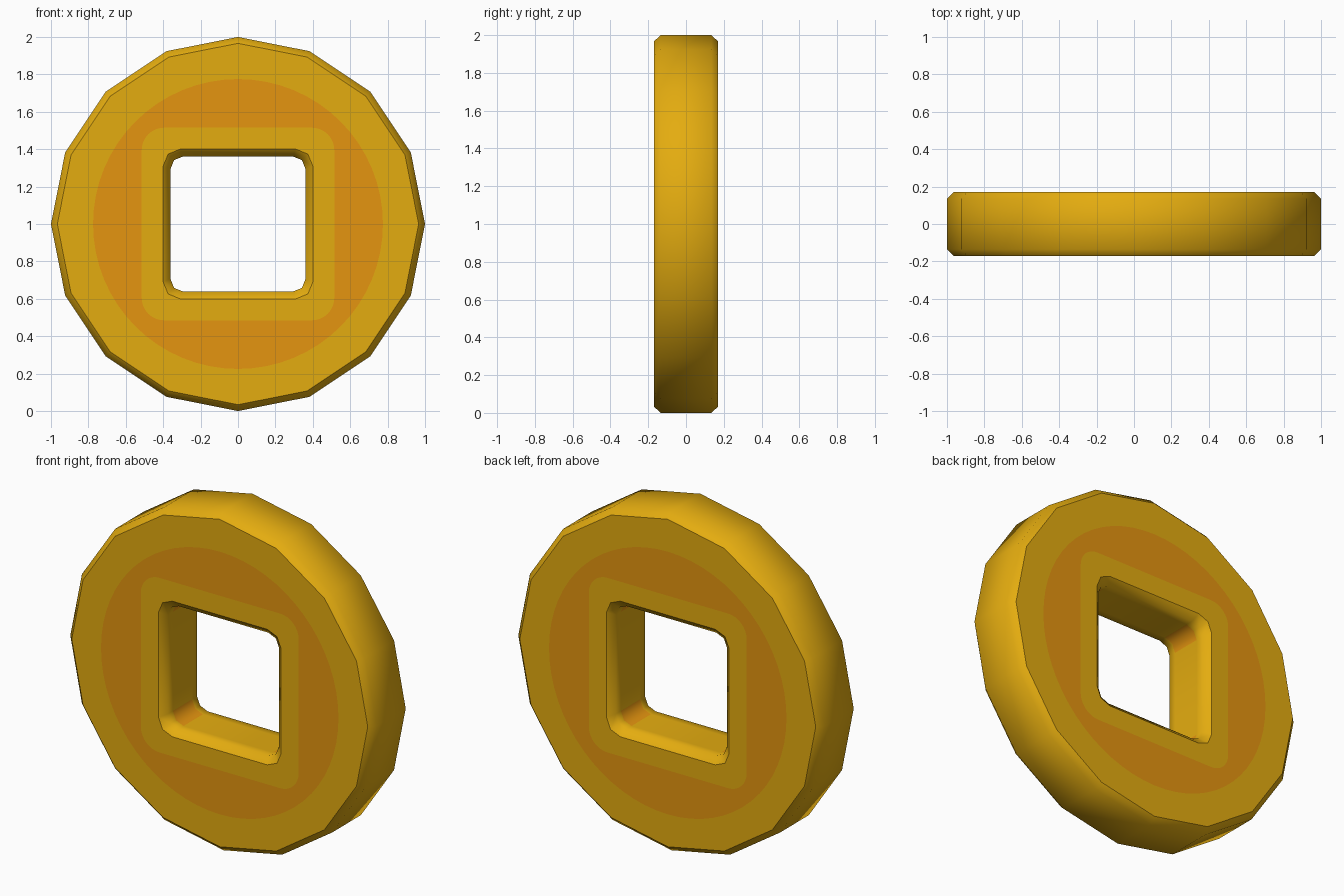
import bpy, bmesh, math

if "Cube" in bpy.data.objects:
    bpy.data.objects.remove(bpy.data.objects["Cube"])

CZ = 1.0      # height of the coin centre
HALF = 0.17   # half thickness


def material(name, rgb):
    m = bpy.data.materials.new(name)
    m.diffuse_color = (*rgb, 1)
    m.use_nodes = True
    m.node_tree.nodes["Principled BSDF"].inputs["Base Color"].default_value = m.diffuse_color
    return m


def circle(r, n):
    return [(r * math.cos(2 * math.pi * i / n), r * math.sin(2 * math.pi * i / n)) for i in range(n)]


def rounded_square(half, rad, seg):
    pts = []
    for q in range(4):
        a0 = q * math.pi / 2
        cx = (half - rad) * (1 if q in (0, 3) else -1)
        cz = (half - rad) * (1 if q in (0, 1) else -1)
        for s in range(seg + 1):
            a = a0 + s / seg * math.pi / 2
            pts.append((cx + rad * math.cos(a), cz + rad * math.sin(a)))
    return pts


bm = bmesh.new()


def ring(pts, y):
    vs = [bm.verts.new((x, y, CZ + z)) for x, z in pts]
    es = [bm.edges.new((vs[i], vs[(i + 1) % len(vs)])) for i in range(len(vs))]
    return vs, es


def bridge(a, b, mat=lambda i: 0):
    n = len(a)
    for i in range(n):
        j = (i + 1) % n
        f = bm.faces.new((a[i], a[j], b[j], b[i]))
        f.smooth = True
        f.material_index = mat(i)


def fill(a, b, y, mat):
    res = bmesh.ops.triangle_fill(bm, use_beauty=True, use_dissolve=False,
                                  edges=a + b, normal=(0, math.copysign(1, y), 0))
    for f in res["geom"]:
        if isinstance(f, bmesh.types.BMFace):
            f.material_index = mat
            f.smooth = False


rim, wall, inner_wall = {}, {}, {}
for s in (-1, 1):
    y = s * HALF
    # flat face: gold border, orange band, gold border round the hole
    edge_v, edge_e = ring(circle(0.966, 16), y)
    _, band_out = ring(circle(0.775, 64), y)
    _, band_in = ring(rounded_square(0.515, 0.12, 8), y)
    hole_v, hole_e = ring(rounded_square(0.40, 0.09, 2), y)
    fill(edge_e, band_out, y, 0)
    fill(band_out, band_in, y, 1)
    fill(band_in, hole_e, y, 0)
    # chamfers
    rim[s], _ = ring(circle(1.0, 16), s * 0.135)
    bridge(edge_v, rim[s])
    wall[s], _ = ring(rounded_square(0.362, 0.07, 2), s * 0.135)
    bridge(hole_v, wall[s])
    # start of the hole wall
    inner_wall[s], _ = ring(rounded_square(0.362, 0.07, 2), s * 0.09)
    bridge(wall[s], inner_wall[s])
    for e in edge_e + hole_e:
        e.smooth = False

# outer rim and hole wall, with orange hole corners
bridge(rim[-1], rim[1])
bridge(inner_wall[-1], inner_wall[1], lambda i: 0 if i % 3 == 2 else 1)

bmesh.ops.recalc_face_normals(bm, faces=bm.faces)
mesh = bpy.data.meshes.new("coin")
bm.to_mesh(mesh)
bm.free()
mesh.materials.append(material("gold", (0.775, 0.413, 0.005)))
mesh.materials.append(material("orange gold", (0.785, 0.300, 0.005)))
coin = bpy.data.objects.new("coin", mesh)
bpy.context.collection.objects.link(coin)
